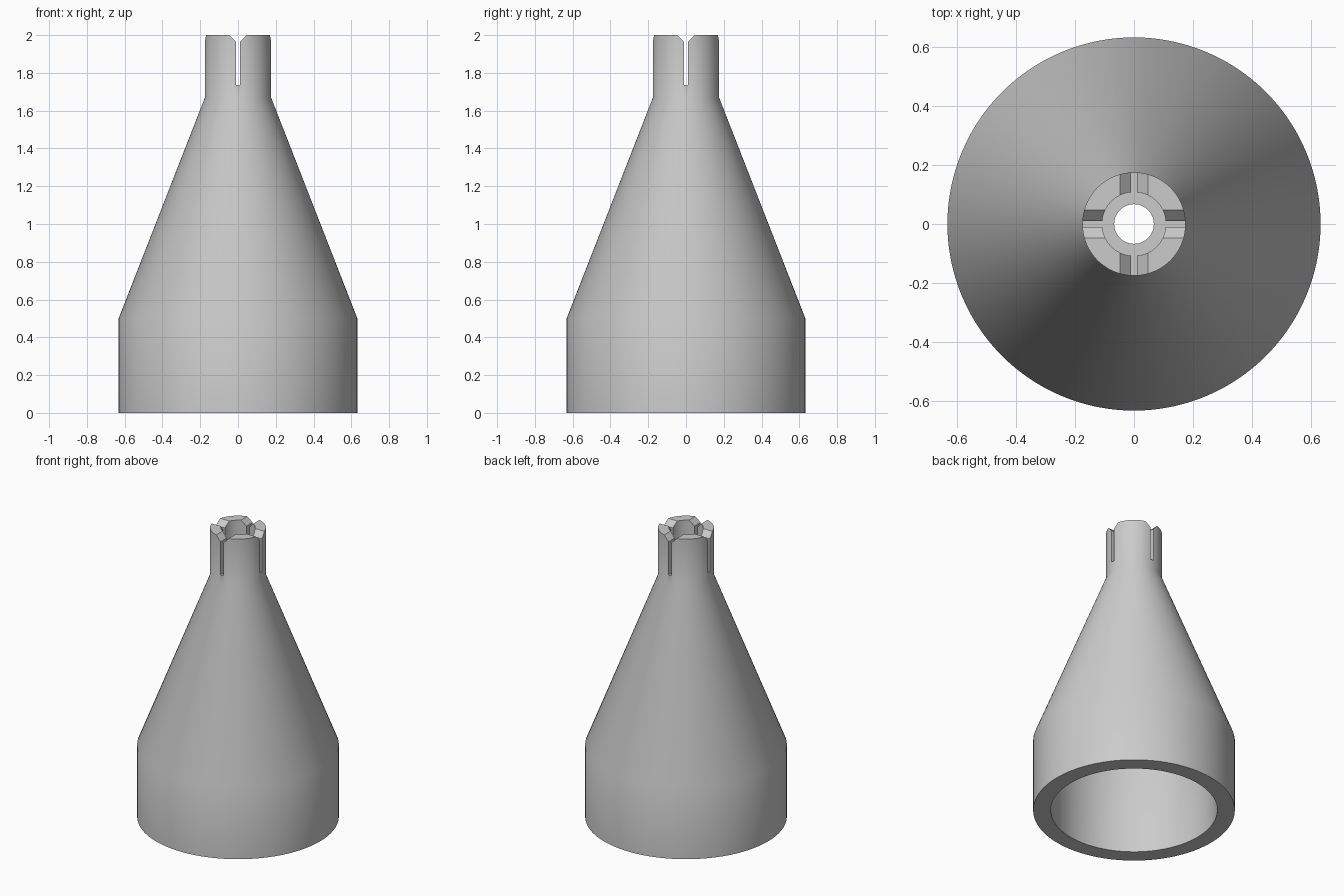
import bpy
import bmesh
import math
from mathutils import Matrix

cube = bpy.data.objects.get("Cube")
if cube:
    bpy.data.objects.remove(cube)

SEGMENTS = 128
TOP, SLOT_FLOOR = 2.0, 1.735

grey = bpy.data.materials.new("plain grey")
grey.use_nodes = True
grey.diffuse_color = (0.6, 0.6, 0.6, 1)
grey.node_tree.nodes["Principled BSDF"].inputs["Base Color"].default_value = (0.6, 0.6, 0.6, 1)


def make_object(name, bm):
    bmesh.ops.recalc_face_normals(bm, faces=bm.faces)
    mesh = bpy.data.meshes.new(name)
    bm.to_mesh(mesh)
    bm.free()
    obj = bpy.data.objects.new(name, mesh)
    bpy.context.collection.objects.link(obj)
    mesh.materials.append(grey)
    return obj


def revolve(name, profile):
    """Spin a closed (radius, height) outline around z."""
    bm = bmesh.new()
    verts = [bm.verts.new((r, 0, z)) for r, z in profile]
    edges = [bm.edges.new((v, verts[i - 1])) for i, v in enumerate(verts)]
    bmesh.ops.spin(bm, geom=verts + edges, cent=(0, 0, 0), axis=(0, 0, 1),
                   angle=math.tau, steps=SEGMENTS, use_merge=True)
    bmesh.ops.remove_doubles(bm, verts=bm.verts, dist=0.0001)
    return make_object(name, bm)


def slot_cutter(name, angle):
    """Narrow slot with a flared mouth, running across the whole neck."""
    half, mouth, above = 0.011, 0.047, 0.02
    flare = mouth - half
    right = [(half, SLOT_FLOOR), (half, TOP - flare), (mouth + above, TOP + above)]
    outline = right + [(-x, z) for x, z in reversed(right)]
    bm = bmesh.new()
    face = bm.faces.new([bm.verts.new((x, -0.3, z)) for x, z in outline])
    moved = bmesh.ops.extrude_face_region(bm, geom=[face])["geom"]
    bmesh.ops.translate(bm, vec=(0, 0.6, 0),
                        verts=[g for g in moved if isinstance(g, bmesh.types.BMVert)])
    bmesh.ops.rotate(bm, verts=bm.verts, matrix=Matrix.Rotation(angle, 3, "Z"))
    return make_object(name, bm)


# Hollow funnel: skirt, cone and neck with a stepped bore
funnel = revolve("funnel_nozzle", [
    (0.632, 0), (0.632, 0.5), (0.175, 1.67), (0.175, TOP),
    (0.108, TOP), (0.108, 1.73), (0.067, 1.73), (0.067, 1.67),
    (0.522, 0.5), (0.522, 0)])

# Two crossing slots split the neck into four prongs
cutters = [slot_cutter("slot_cutter_front", 0), slot_cutter("slot_cutter_side", math.pi / 2)]
for cutter in cutters:
    cutter.hide_render = True
    cut = funnel.modifiers.new(cutter.name, "BOOLEAN")
    cut.object = cutter
    cut.operation = "DIFFERENCE"
    cut.solver = "EXACT"

bpy.context.view_layer.update()
evaluated = funnel.evaluated_get(bpy.context.evaluated_depsgraph_get())
cut_mesh = bpy.data.meshes.new_from_object(evaluated)
funnel.modifiers.clear()
funnel.data = cut_mesh
for cutter in cutters:
    bpy.data.objects.remove(cutter)

# Smooth shading, keeping rims and slot edges crisp
bpy.ops.object.select_all(action="DESELECT")
funnel.select_set(True)
bpy.context.view_layer.objects.active = funnel
bpy.ops.object.shade_smooth_by_angle(angle=math.radians(30))
